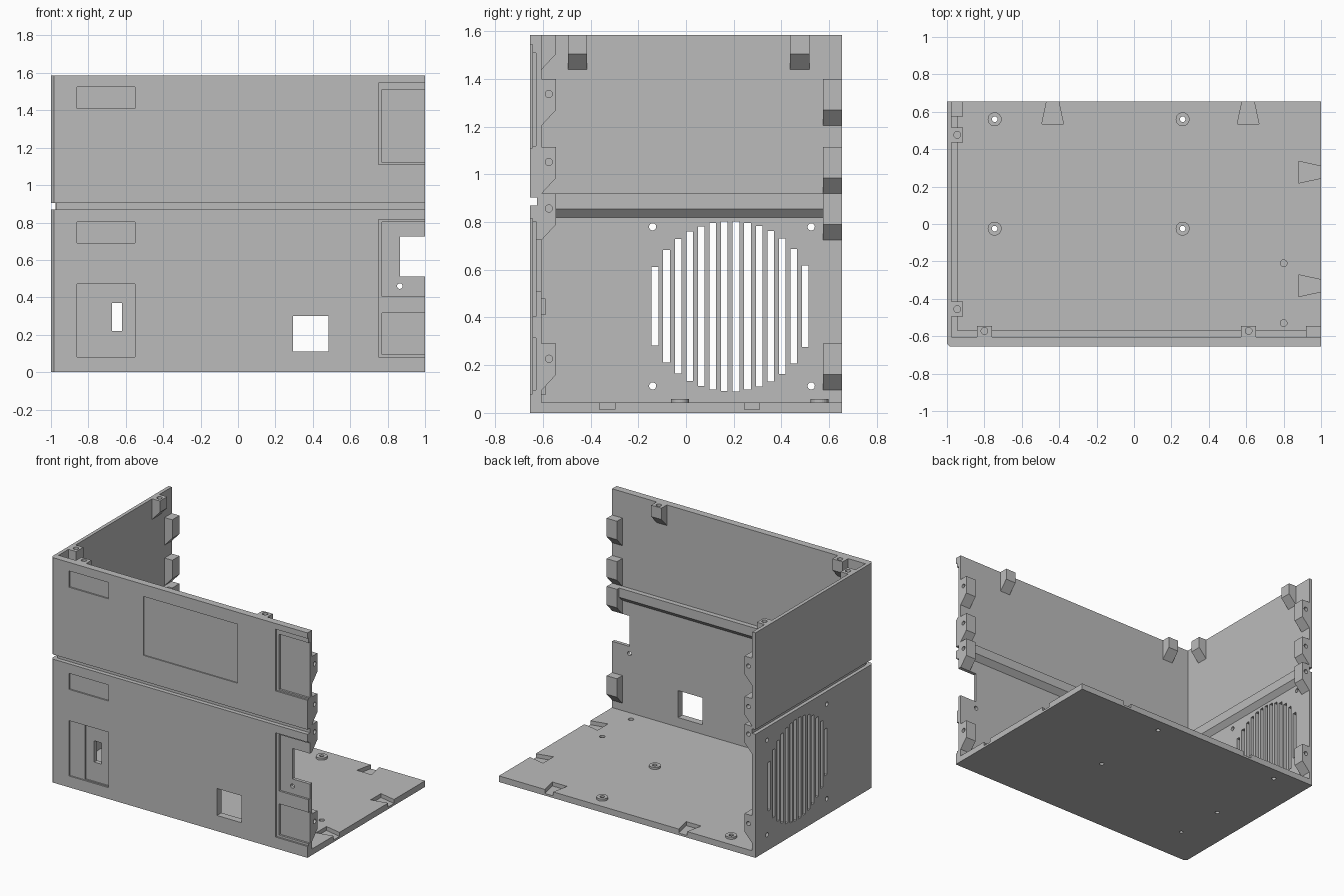
import bpy, bmesh, math
from mathutils import Vector

if "Cube" in bpy.data.objects:
    bpy.data.objects.remove(bpy.data.objects["Cube"], do_unlink=True)

grey = bpy.data.materials.new("plain grey")
grey.use_nodes = True
grey.diffuse_color = (0.5, 0.5, 0.5, 1)
grey.node_tree.nodes["Principled BSDF"].inputs["Base Color"].default_value = (0.5, 0.5, 0.5, 1)

TOP, BACK, FRONT = 1.585, 0.655, -0.655
FIN, SIN, FLOOR = -0.605, -0.975, 0.043   # inner faces of front, side and base


def prism(pts, axis, a, b):
    """Solid from a 2D outline (the two other axes, in xyz order) run along an axis."""
    def place(p, t):
        c = list(p)
        c.insert("xyz".index(axis), t)
        return c
    return [place(p, a) for p in pts], [place(p, b) for p in pts]


def box(x0, x1, y0, y1, z0, z1):
    return prism([(x0, y0), (x1, y0), (x1, y1), (x0, y1)], "z", z0, z1)


def rod(u, v, r, axis, a, b, n=24):
    ring = [(u + r * math.cos(math.tau * i / n), v + r * math.sin(math.tau * i / n)) for i in range(n)]
    return prism(ring, axis, a, b)


def make(name, solids):
    bm = bmesh.new()
    for low, high in solids:
        a = [bm.verts.new(Vector(c)) for c in low]
        b = [bm.verts.new(Vector(c)) for c in high]
        bm.faces.new(a)
        bm.faces.new(b[::-1])
        for i in range(len(a)):
            j = (i + 1) % len(a)
            bm.faces.new((a[j], a[i], b[i], b[j]))
    bmesh.ops.recalc_face_normals(bm, faces=bm.faces)
    me = bpy.data.meshes.new(name)
    bm.to_mesh(me)
    bm.free()
    me.materials.append(grey)
    ob = bpy.data.objects.new(name, me)
    bpy.context.scene.collection.objects.link(ob)
    return ob


def part(name, solids, cuts=()):
    ob = make(name, solids)
    if cuts:
        cutter = make(name + "_cutter", cuts)
        cutter.hide_render = True
        mod = ob.modifiers.new("cut", "BOOLEAN")
        mod.object, mod.operation, mod.solver, mod.use_self = cutter, "DIFFERENCE", "EXACT", True
        bpy.context.view_layer.update()
        done = bpy.data.meshes.new_from_object(ob.evaluated_get(bpy.context.evaluated_depsgraph_get()))
        ob.modifiers.clear()
        ob.data = done
        bpy.data.objects.remove(cutter, do_unlink=True)
    return ob


def boss(wall, top, straight=0.13, full=0.195):
    """Outline of a screw block that slopes back into its wall."""
    return [(wall, top), (wall + 0.06, top), (wall + 0.06, top - straight), (wall, top - full)]


def dovetail(u, edge):
    """Outline widening inward from an open edge."""
    return [(u - 0.03, edge + 0.01), (u + 0.03, edge + 0.01), (u + 0.058, edge - 0.12), (u - 0.058, edge - 0.12)]


def recess(x0, x1, z0, z1, depth):
    return box(x0, x1, FRONT - 0.02, FRONT + depth, z0, z1)


# Base plate with standoffs, dovetail pockets and screw holes
posts = [(x, y) for x in (-0.745, 0.26) for y in (0.56, -0.025)]
cuts = [rod(x, y, 0.015, "z", -0.1, 0.1) for x, y in posts]
cuts += [prism(dovetail(u, BACK), "z", 0.015, 0.1) for u in (-0.435, 0.61)]
cuts += [prism([(b, a) for a, b in dovetail(u, 1)], "z", 0.015, 0.1) for u in (0.277, -0.33)]
cuts += [rod(0.8, y, 0.018, "z", 0.015, 0.1) for y in (-0.21, -0.53)]
cuts.append(rod(-0.73, -0.38, 0.012, "z", -0.1, 0.02))
part("base_plate", [box(SIN, 1, FIN, BACK, 0, FLOOR)], cuts)
for i, (x, y) in enumerate(posts):
    part(f"standoff_{i + 1}", [rod(x, y, 0.037, "z", FLOOR, 0.058)], [rod(x, y, 0.015, "z", -0.1, 0.1)])

# Front panel with label recesses, switch well, side bays and openings
cuts = [recess(-1.1, 1.1, 0.87, 0.903, 0.03),
        box(-1.1, -0.97, -0.8, -0.5, 0.87, 0.903),
        recess(-0.86, -0.55, 1.41, 1.525, 0.01),
        recess(-0.86, -0.55, 0.69, 0.803, 0.01),
        recess(-0.28, 0.455, 1.085, 1.5, 0.008),
        recess(-0.86, -0.55, 0.08, 0.47, 0.01),
        recess(-0.74, -0.555, 0.085, 0.465, 0.018),
        recess(-0.675, -0.62, 0.22, 0.37, 0.2),
        recess(0.295, 0.485, 0.11, 0.3, 0.2),
        recess(0.75, 1.1, 1.11, 1.545, 0.012),
        recess(0.77, 1.1, 1.12, 1.51, 0.026),
        recess(0.75, 1.1, 0.08, 0.815, 0.012),
        recess(0.77, 1.1, 0.405, 0.803, 0.026),
        recess(0.77, 1.1, 0.095, 0.315, 0.026),
        recess(0.865, 1.1, 0.51, 0.725, 0.2),
        rod(0.865, 0.46, 0.015, "y", -0.8, -0.5)]
plan = [(-1, -0.64), (-0.985, FRONT), (1, FRONT), (1, FIN), (-1, FIN)]
part("front_panel", [prism(plan, "z", 0, TOP)], cuts)
part("switch_clips", [box(-0.74, -0.55, FIN, -0.59, a, b) for a, b in ((0.41, 0.48), (0.075, 0.11))])

# Side panel with groove, round fan grille and fan screw holes
cuts = [box(-1.1, SIN + 0.1, FIN - 0.1, BACK + 0.1, 0.87, 0.903)]
for i in range(14):
    y = -0.13 + i * 0.0485
    h = math.sqrt(0.357 ** 2 - (y - 0.187) ** 2)
    cuts.append(box(-1.1, -0.9, y - 0.014, y + 0.014, 0.447 - h, 0.447 + h))
cuts += [rod(y, z, 0.015, "x", -1.1, -0.9) for y in (-0.14, 0.525) for z in (0.113, 0.78)]
part("side_panel", [box(-1, SIN, FIN, BACK, 0, TOP)], cuts)

# Stiffening ribs behind the groove
def rib(wall, reach):
    return [(wall, 0.92), (wall + reach, 0.92), (wall + reach, 0.855), (wall, 0.82)]


part("front_rib", [prism(rib(FIN, 0.035), "x", SIN, 0.92)])
part("side_rib", [prism(rib(SIN, 0.03), "y", FIN, 0.575)])

# Screw blocks along the open vertical edges
for i, top in enumerate((1.4, 1.115, 0.92, 0.29)):
    z = top - 0.063
    part(f"front_edge_block_{i + 1}", [prism(boss(FIN, top), "x", 0.92, 1)],
         [rod(-0.575, z, 0.015, "x", 0.94, 1.1)])
    part(f"side_edge_block_{i + 1}", [prism(boss(SIN, top), "y", 0.575, BACK)],
         [rod(-0.945, z, 0.015, "y", 0.6, 0.8)])

# Screw blocks along the top edge
for i, x in enumerate((-0.8, 0.613)):
    part(f"front_top_block_{i + 1}", [prism(boss(FIN, TOP, 0.08, 0.145), "x", x - 0.04, x + 0.04)],
         [rod(x, -0.572, 0.018, "z", 1.53, 1.7)])
for i, y in enumerate((-0.455, 0.477)):
    part(f"side_top_block_{i + 1}", [prism(boss(SIN, TOP, 0.08, 0.145), "y", y - 0.04, y + 0.04)],
         [rod(-0.945, y, 0.018, "z", 1.53, 1.7)])
